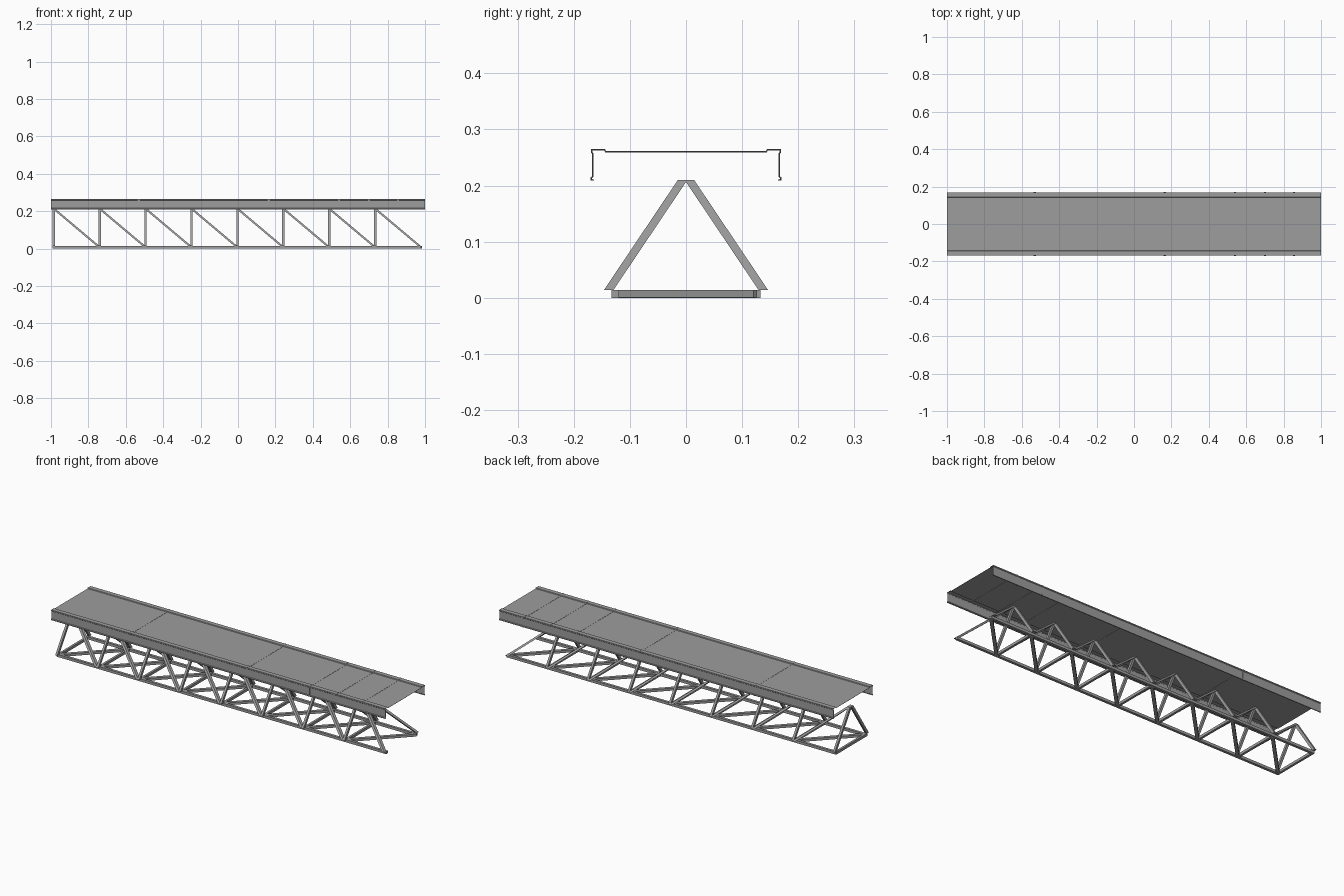
import bpy, bmesh
from mathutils import Vector

cube = bpy.data.objects.get("Cube")
if cube:
    bpy.data.objects.remove(cube, do_unlink=True)

# Single grey metal
metal = bpy.data.materials.new("grey metal")
metal.use_nodes = True
grey = (0.34, 0.34, 0.34, 1)
metal.diffuse_color = grey
metal.node_tree.nodes["Principled BSDF"].inputs["Base Color"].default_value = grey


def finish(name, bm):
    bmesh.ops.recalc_face_normals(bm, faces=bm.faces)
    mesh = bpy.data.meshes.new(name)
    bm.to_mesh(mesh)
    bm.free()
    mesh.materials.append(metal)
    obj = bpy.data.objects.new(name, mesh)
    bpy.context.collection.objects.link(obj)
    return obj


def bar(bm, start, end, u, v):
    """Prism from start to end, with end caps spanned by half-vectors u and v."""
    u, v = Vector(u), Vector(v)
    rings = [[bm.verts.new(Vector(p) + a * u + b * v)
              for a, b in ((-1, -1), (1, -1), (1, 1), (-1, 1))]
             for p in (start, end)]
    for k in range(4):
        n = (k + 1) % 4
        bm.faces.new((rings[0][k], rings[0][n], rings[1][n], rings[1][k]))
    for ring in rings:
        bm.faces.new(ring)


def sheet(name, profile, x0, x1, thickness):
    """Thin folded sheet, running along x."""
    bm = bmesh.new()
    a, b = [[bm.verts.new((x, y, z)) for y, z in profile] for x in (x0, x1)]
    for i in range(len(profile) - 1):
        bm.faces.new((a[i], a[i + 1], b[i + 1], b[i]))
    obj = finish(name, bm)
    mod = obj.modifiers.new("thickness", 'SOLIDIFY')
    mod.thickness = thickness
    mod.offset = 0
    return obj


# Truss layout
BAYS, PITCH, X0 = 8, 0.2455, -0.985
TOP, LOW, MID = 0.21, 0.0135, 0.007
nodes = [X0 + i * PITCH for i in range(BAYS + 1)]

# Bottom chords
bm = bmesh.new()
for side in (-1, 1):
    bar(bm, (X0 - 0.006, side * 0.126, MID), (nodes[-1], side * 0.126, MID),
        (0, 0.007, 0), (0, 0, MID))
finish("bottom_chords", bm)

# Cross bars and horizontal bracing
cross, brace = bmesh.new(), bmesh.new()
for a, b in zip(nodes, nodes[1:]):
    bar(cross, (a, -0.126, MID), (a, 0.126, MID), (0.006, 0, 0), (0, 0, MID))
    bar(brace, (a, -0.126, MID), (b, 0.126, MID), (0.006, -0.006, 0), (0, 0, 0.0065))
finish("cross_bars", cross)
finish("bottom_braces", brace)

# Leaning uprights and sloping diagonals on both sides
posts, diagonals = bmesh.new(), bmesh.new()
for side in (-1, 1):
    for a, b in zip(nodes, nodes[1:]):
        top = (a, side * 0.006, TOP)
        bar(posts, top, (a, side * 0.138, LOW), (0.006, 0, 0), (0, 0.0085, 0))
        bar(diagonals, (a + 0.004, side * 0.006, TOP), (b - 0.008, side * 0.138, LOW),
            (0.008, 0, 0), (0, 0.0085, 0))
finish("uprights", posts)
finish("side_diagonals", diagonals)

# Deck panels with raised rims and folded skirts
rim = [(0.143, 0.26), (0.145, 0.264), (0.168, 0.264), (0.168, 0.259),
       (0.166, 0.257), (0.166, 0.216), (0.169, 0.214), (0.169, 0.21), (0.165, 0.21)]
profile = [(-y, z) for y, z in reversed(rim)] + rim
joints = [-0.53, 0.165, 0.54, 0.70, 0.855]
edges = [-1] + joints + [1]
for i, (a, b) in enumerate(zip(edges, edges[1:])):
    sheet("deck_panel_%d" % (i + 1), profile, a, b, 0.001)

# Narrow lapped seams between panels
for i, x in enumerate(joints):
    sheet("deck_seam_%d" % (i + 1), profile, x - 0.006, x + 0.006, 0.003)
